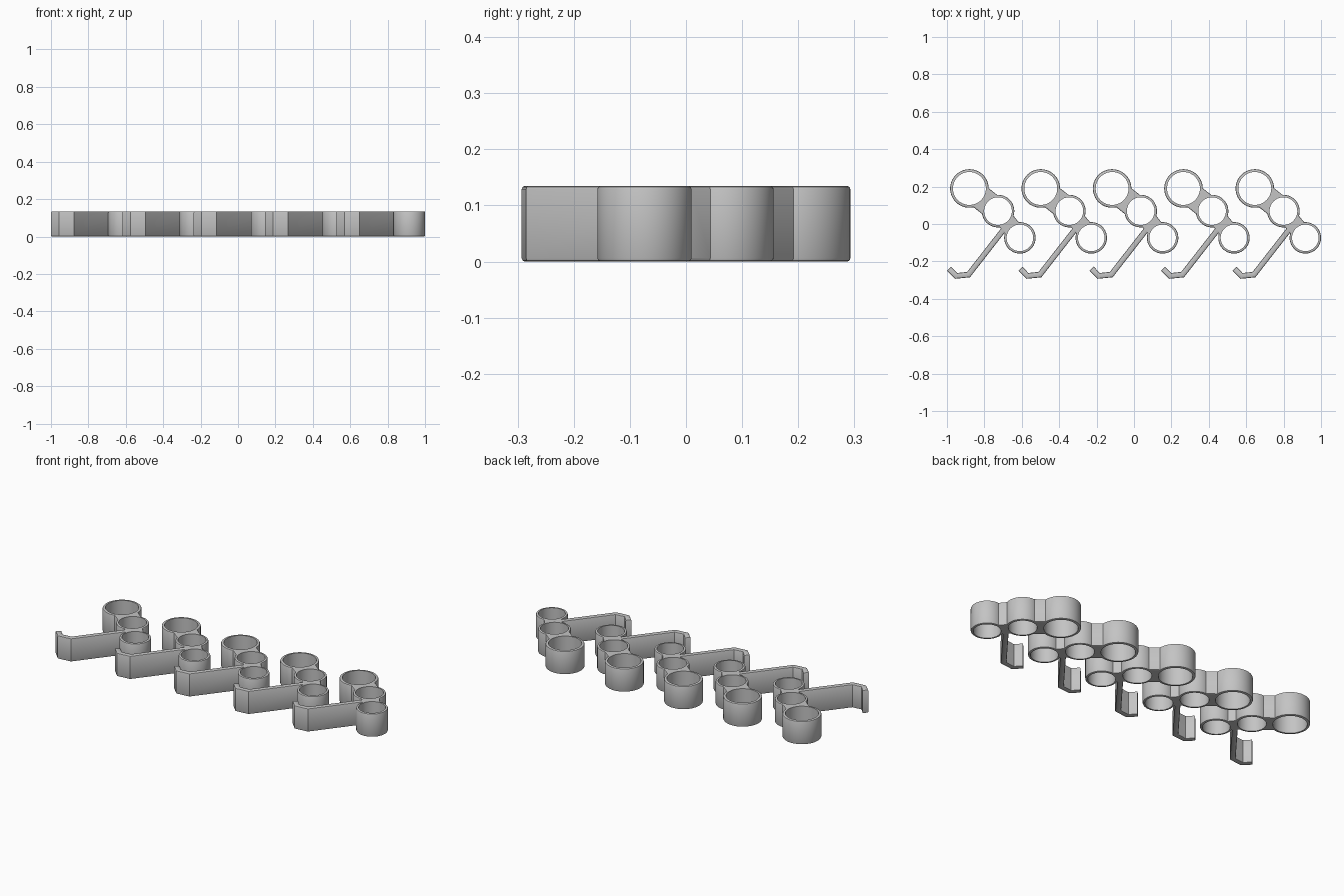
import bpy, bmesh, math
from mathutils import Vector

if "Cube" in bpy.data.objects:
    bpy.data.objects.remove(bpy.data.objects["Cube"], do_unlink=True)

HEIGHT, SPACING, COUNT, ROUND = 0.135, 0.3815, 5, 0.006

# One plain grey plastic for everything
grey = bpy.data.materials.new("grey_plastic")
grey.use_nodes = True
colour = (0.55, 0.55, 0.55, 1)
grey.diffuse_color = colour
grey.node_tree.nodes["Principled BSDF"].inputs["Base Color"].default_value = colour


def prism(name, outline, bottom=0.0, top=HEIGHT, rounded=True):
    """Upright solid from a counter-clockwise outline, rims softly rounded."""
    bm = bmesh.new()
    base = bm.faces.new([bm.verts.new((x, y, bottom)) for x, y in outline])
    grown = bmesh.ops.extrude_face_region(bm, geom=[base])["geom"]
    for v in grown:
        if isinstance(v, bmesh.types.BMVert):
            v.co.z = top
    bmesh.ops.recalc_face_normals(bm, faces=bm.faces[:])
    if rounded:
        rims = [e for e in bm.edges if abs(e.verts[0].co.z - e.verts[1].co.z) < 1e-6]
        bmesh.ops.bevel(bm, geom=rims, offset=ROUND, segments=2, profile=0.5,
                        affect='EDGES')
    mesh = bpy.data.meshes.new(name)
    bm.to_mesh(mesh)
    bm.free()
    mesh.materials.append(grey)
    obj = bpy.data.objects.new(name, mesh)
    bpy.context.collection.objects.link(obj)
    return obj


def circle(centre, radius, sides=64):
    return [(centre.x + radius * math.cos(math.tau * i / sides),
             centre.y + radius * math.sin(math.tau * i / sides)) for i in range(sides)]


def strip(a, b, half):
    """Rectangle running from a to b."""
    d = (b - a).normalized()
    n = Vector((-d.y, d.x)) * half
    return [a - n, b - n, b + n, a + n]


def combine(body, other, operation):
    mod = body.modifiers.new(operation.lower(), 'BOOLEAN')
    mod.operation, mod.solver, mod.object = operation, 'EXACT', other
    bpy.context.view_layer.objects.active = body
    bpy.ops.object.modifier_apply(modifier=mod.name)
    bpy.data.objects.remove(other, do_unlink=True)


# Three rings per clip: centre, outer radius, inner radius
rings = [(Vector((-0.88, 0.19)), 0.103, 0.088),
         (Vector((-0.727, 0.069)), 0.087, 0.074),
         (Vector((-0.61, -0.074)), 0.084, 0.071)]

# Hooked arm outline
arm = [(-1.0, -0.25), (-0.957, -0.293), (-0.877, -0.285), (-0.69, -0.045),
       (-0.645, -0.01), (-0.665, 0.03), (-0.7, -0.01), (-0.892, -0.256),
       (-0.946, -0.262), (-0.978, -0.228)]

# Discs, webs and arm joined, then bored through
clip = prism("ring_clip_1", circle(rings[0][0], rings[0][1]))
for centre, outer, inner in rings[1:]:
    combine(clip, prism("disc", circle(centre, outer)), 'UNION')
for (a, *_), (b, *_), half in zip(rings, rings[1:], (0.065, 0.048)):
    combine(clip, prism("web", strip(a, b, half)), 'UNION')
combine(clip, prism("arm", arm), 'UNION')
for centre, outer, inner in rings:
    bore = prism("bore", circle(centre, inner), -0.1, HEIGHT + 0.1, rounded=False)
    combine(clip, bore, 'DIFFERENCE')

bpy.ops.object.select_all(action='DESELECT')
clip.select_set(True)
bpy.context.view_layer.objects.active = clip
bpy.ops.object.shade_smooth_by_angle(angle=math.radians(30))

# Row of identical clips
for i in range(1, COUNT):
    copy = clip.copy()
    copy.name = f"ring_clip_{i + 1}"
    copy.location.x = i * SPACING
    bpy.context.collection.objects.link(copy)
